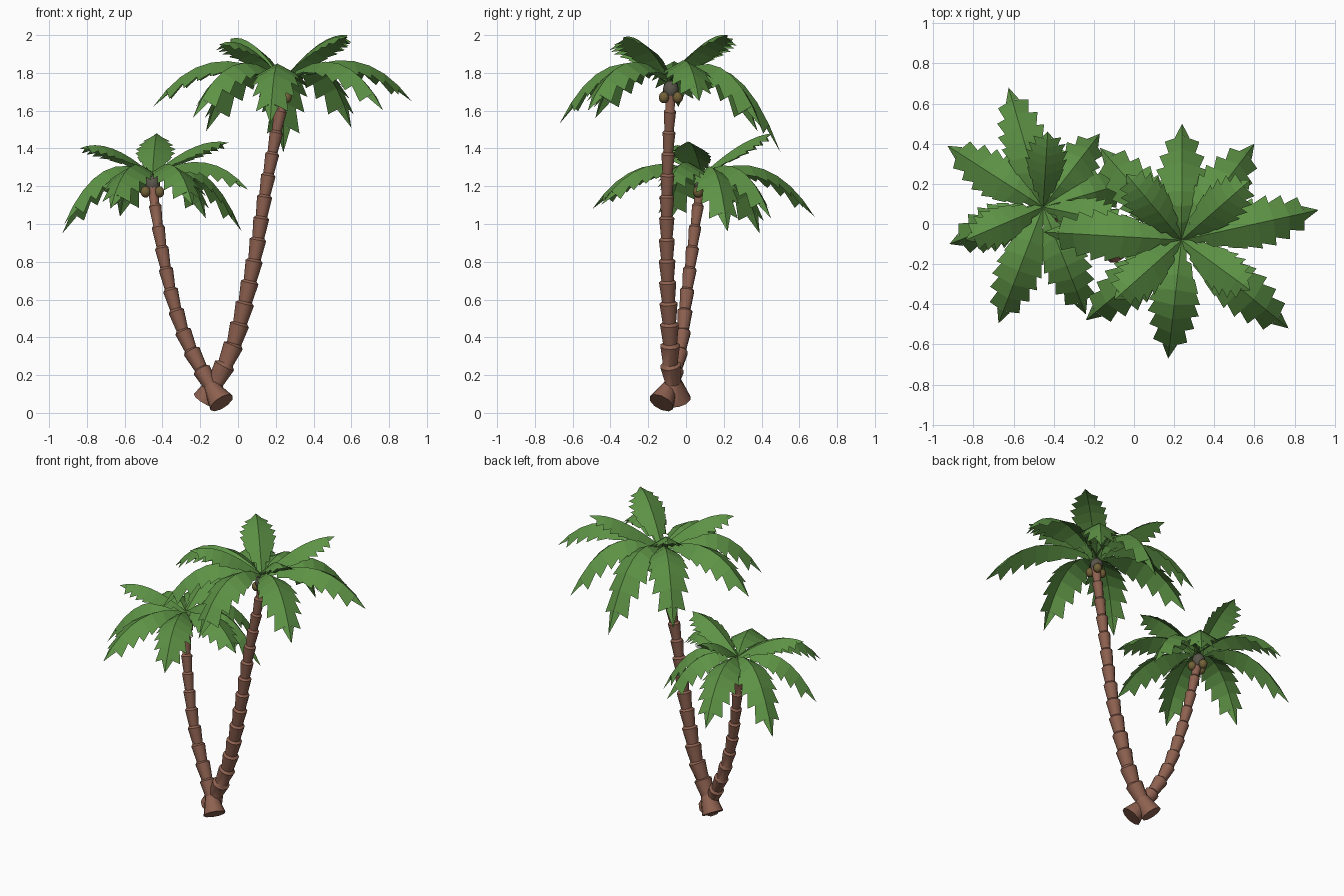
import bpy, bmesh, math
from mathutils import Vector

if "Cube" in bpy.data.objects:
    bpy.data.objects.remove(bpy.data.objects["Cube"])


def material(name, rgb):
    m = bpy.data.materials.new(name)
    m.diffuse_color = (*rgb, 1)
    m.use_nodes = True
    m.node_tree.nodes["Principled BSDF"].inputs["Base Color"].default_value = m.diffuse_color
    return m


BARK = material("bark", (0.27, 0.12, 0.08))
LEAF = material("leaf", (0.11, 0.29, 0.06))
HEART = material("heart", (0.10, 0.09, 0.07))
NUT = material("nut", (0.17, 0.12, 0.04))


def finish(bm, name, mat, smooth=None):
    me = bpy.data.meshes.new(name)
    bm.to_mesh(me)
    bm.free()
    me.materials.append(mat)
    ob = bpy.data.objects.new(name, me)
    bpy.context.collection.objects.link(ob)
    if smooth:
        bpy.ops.object.select_all(action='DESELECT')
        ob.select_set(True)
        bpy.context.view_layer.objects.active = ob
        bpy.ops.object.shade_smooth_by_angle(angle=math.radians(smooth))
    return ob


def spline(pts, count):
    """Smooth path through pts, resampled at even spacing."""
    p = [Vector(q) for q in pts]
    p = [2 * p[0] - p[1]] + p + [2 * p[-1] - p[-2]]
    fine = []
    for i in range(1, len(p) - 2):
        a, b, c, d = p[i - 1:i + 3]
        for k in range(20):
            t = k / 20
            fine.append(0.5 * (2 * b + (c - a) * t + (2 * a - 5 * b + 4 * c - d) * t * t
                               + (3 * b - a - 3 * c + d) * t ** 3))
    fine.append(p[-2])
    run = [0]
    for a, b in zip(fine, fine[1:]):
        run.append(run[-1] + (b - a).length)
    out, j = [], 0
    for i in range(count + 1):
        s = run[-1] * i / count
        while j < len(fine) - 2 and run[j + 1] < s:
            j += 1
        out.append(fine[j].lerp(fine[j + 1], (s - run[j]) / (run[j + 1] - run[j])))
    return out


# Trunk: stacked collars that flare upward, on a flared foot
def trunk(name, pts, count, r0, r1, foot, sides=10):
    path = spline(pts, count)
    bm = bmesh.new()
    rings = []

    def ring(c, axis, r):
        u = Vector((0, 1, 0)).cross(axis).normalized()
        v = axis.cross(u)
        rings.append([bm.verts.new(c + r * (math.cos(a) * u + math.sin(a) * v))
                      for a in (2 * math.pi * k / sides for k in range(sides))])

    for i in range(count):
        axis = (path[i + 1] - path[i]).normalized()
        r = r0 + (r1 - r0) * (i / count) ** 0.8
        ring(path[i], axis, foot if i == 0 else r * 0.83)
        ring(path[i + 1] - axis * 0.012 * (i > 0), axis, r * (0.85 if i == 0 else 1.1))
    for a, b in zip(rings, rings[1:]):
        for k in range(sides):
            n = (k + 1) % sides
            bm.faces.new((a[k], a[n], b[n], b[k]))
    bm.faces.new(rings[0][::-1])
    bm.faces.new(rings[-1])
    return finish(bm, name, BARK, 40)


# Frond: arched midrib with two drooping, saw-toothed halves
WIDTH = [0.035, 0.075, 0.105, 0.12, 0.12, 0.105, 0.08, 0.045]


def frond(bm, base, tip, lift, scale):
    p0, p2 = Vector(base), Vector(tip)
    p1 = p0.lerp(p2, 0.6)
    p1.z = p0.z + lift
    n = len(WIDTH)
    flat = Vector((p2.x - p0.x, p2.y - p0.y, 0)).normalized()
    side = Vector((-flat.y, flat.x, 0))

    def mid(t):
        return (1 - t) ** 2 * p0 + 2 * t * (1 - t) * p1 + t * t * p2

    def edge(t, w, s):
        tan = (2 * (1 - t) * (p1 - p0) + 2 * t * (p2 - p1)).normalized()
        up = tan.cross(side)
        up = up if up.z > 0 else -up
        return mid(t) + s * w * side - 0.55 * w * up

    rib = [bm.verts.new(mid(i / n)) for i in range(n + 1)]
    for s in (1, -1):
        for i in range(n):
            w = WIDTH[i] * scale
            a = bm.verts.new(edge((i + 0.1) / n, w * 0.83, s))
            if i < n - 1:
                b = bm.verts.new(edge((i + 1.2) / n, w * 1.07, s))
                f = [rib[i], a, b, rib[i + 1]]
            else:
                f = [rib[i], a, rib[i + 1]]
            bm.faces.new(f if s < 0 else f[::-1])


def ball(name, c, r, mat, stretch=1.0):
    bm = bmesh.new()
    bmesh.ops.create_uvsphere(bm, u_segments=10, v_segments=7, radius=r)
    for v in bm.verts:
        v.co.z *= stretch
        v.co += Vector(c)
    finish(bm, name, mat, 60)


def crown(name, c, low, high, low_lift, high_lift, scale, nut_turn):
    bm = bmesh.new()
    for tips, lift in ((low, low_lift), (high, high_lift)):
        for tip in tips:
            frond(bm, c, tip, lift, scale * (1 if tips is low else 0.88))
    finish(bm, name + "_fronds", LEAF)
    ball(name + "_heart", (c[0], c[1], c[2] - 0.05), 0.042, HEART, 1.2)
    for k in range(3):
        a = math.radians(nut_turn + 120 * k)
        ball(f"{name}_coconut_{k + 1}", (c[0] + 0.042 * math.cos(a), c[1] + 0.042 * math.sin(a),
                                         c[2] - 0.09), 0.028, NUT, 1.1)


# Tall palm
trunk("tall_trunk", [(-0.175, -0.04, 0.065), (-0.087, -0.08, 0.22), (-0.01, -0.085, 0.4),
                     (0.085, -0.1, 0.8), (0.15, -0.1, 1.2), (0.225, -0.085, 1.6),
                     (0.245, -0.08, 1.72)], 15, 0.054, 0.028, 0.068)
crown("tall", (0.237, -0.08, 1.76),
      [(0.92, 0.07, 1.65), (0.77, -0.52, 1.60), (0.17, -0.67, 1.53), (-0.24, -0.48, 1.56),
       (-0.45, -0.04, 1.62), (-0.17, 0.38, 1.49), (0.24, 0.5, 1.38), (0.6, 0.4, 1.51)],
      [(0.58, 0.22, 2.0), (-0.1, -0.38, 1.95), (-0.04, 0.25, 1.98), (0.58, -0.33, 1.99)],
      0.26, 0.26, 1.0, 60)

# Short palm
trunk("short_trunk", [(-0.087, -0.13, 0.053), (-0.155, -0.075, 0.16), (-0.22, -0.045, 0.28),
                      (-0.28, -0.02, 0.4), (-0.345, 0.0, 0.6), (-0.39, 0.025, 0.8),
                      (-0.425, 0.05, 1.0), (-0.455, 0.08, 1.22)], 11, 0.047, 0.027, 0.07)
crown("short", (-0.453, 0.085, 1.26),
      [(-0.93, 0.39, 0.95), (-0.625, 0.68, 1.04), (-0.17, 0.45, 1.03), (0.02, 0.22, 0.96),
       (0.055, -0.1, 1.18), (-0.24, -0.45, 1.10), (-0.675, -0.495, 1.08), (-0.92, -0.1, 1.0)],
      [(-0.43, 0.46, 1.48), (-0.84, -0.08, 1.40), (-0.05, 0.0, 1.43)],
      0.17, 0.21, 0.93, 90)
